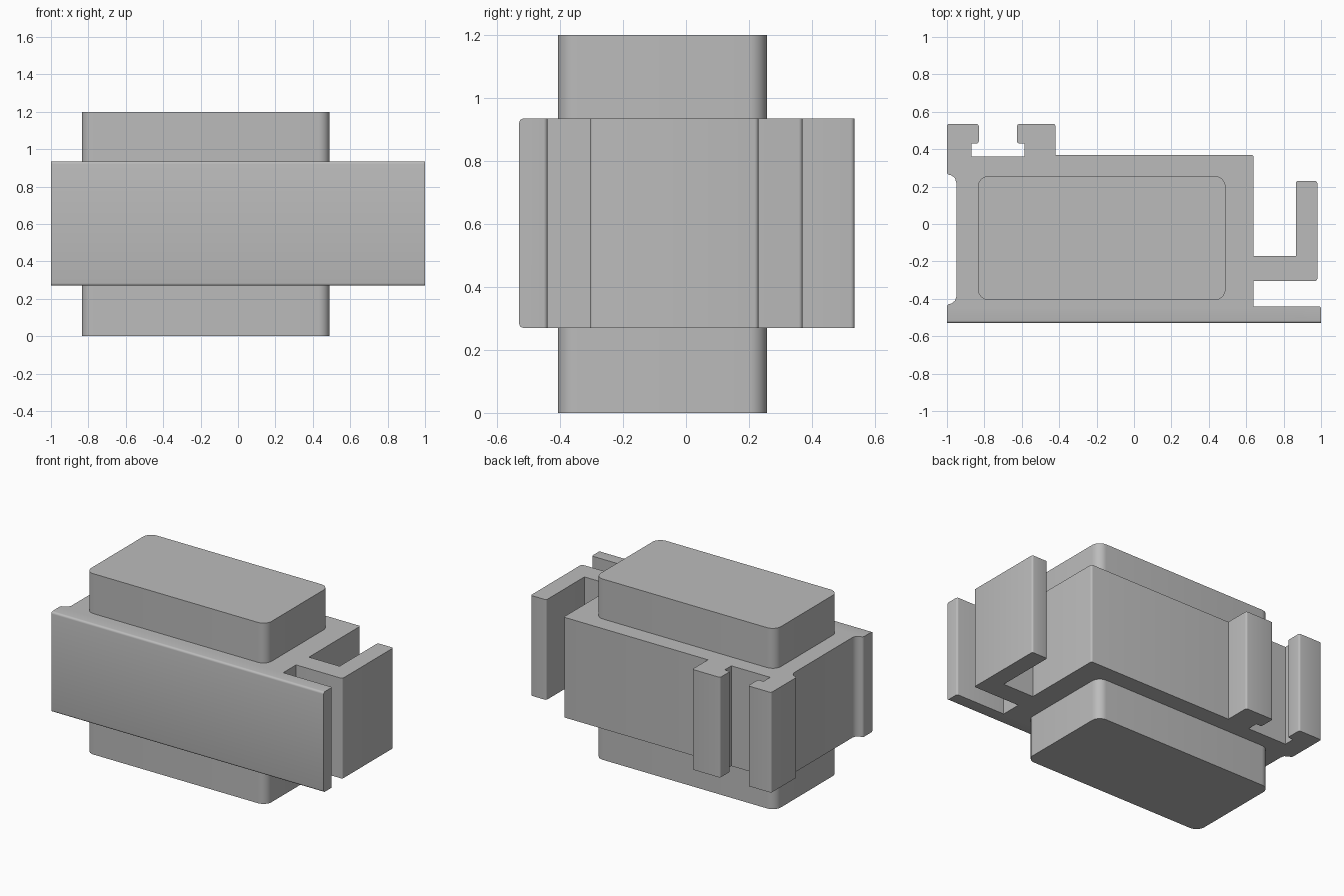
import bpy, bmesh, math
from mathutils import Vector

if "Cube" in bpy.data.objects:
    bpy.data.objects.remove(bpy.data.objects["Cube"])

GREY = (0.5, 0.5, 0.5, 1)
grey = bpy.data.materials.new("plain grey")
grey.use_nodes = True
grey.diffuse_color = GREY
grey.node_tree.nodes["Principled BSDF"].inputs["Base Color"].default_value = GREY


def round_outline(points, radius, steps, keep=()):
    """Fillet the convex corners of a counter-clockwise outline."""
    pts = [Vector(p) for p in points]
    out = []
    for i, p in enumerate(pts):
        a = (pts[i - 1] - p).normalized()
        b = (pts[(i + 1) % len(pts)] - p).normalized()
        convex = b.x * a.y - b.y * a.x > 0.9
        if not convex or i in keep:
            out.append(p)
            continue
        centre = p + (a + b) * radius
        for s in range(steps + 1):
            t = math.pi / 2 * s / steps
            out.append(centre - b * radius * math.cos(t) - a * radius * math.sin(t))
    return out


def extrude_outline(name, outline, z0, z1, front_bevel=0):
    bm = bmesh.new()
    base = bm.faces.new([bm.verts.new((p.x, p.y, z0)) for p in outline])
    top = bmesh.ops.extrude_face_region(bm, geom=[base], use_keep_orig=True)["geom"]
    for v in top:
        if isinstance(v, bmesh.types.BMVert):
            v.co.z = z1
    bmesh.ops.recalc_face_normals(bm, faces=bm.faces[:])
    if front_bevel:
        front = min(v.co.y for v in bm.verts) + 1e-4
        edges = [e for e in bm.edges if all(v.co.y < front for v in e.verts)
                 and e.verts[0].co.z == e.verts[1].co.z]
        bmesh.ops.bevel(bm, geom=edges, offset=front_bevel, segments=4,
                        profile=0.5, affect='EDGES')
    mesh = bpy.data.meshes.new(name)
    bm.to_mesh(mesh)
    bm.free()
    mesh.materials.append(grey)
    obj = bpy.data.objects.new(name, mesh)
    bpy.context.collection.objects.link(obj)
    bpy.ops.object.select_all(action='DESELECT')
    obj.select_set(True)
    bpy.context.view_layer.objects.active = obj
    bpy.ops.object.shade_smooth_by_angle(angle=math.radians(35))
    return obj


# Housing: front plate, side hook, rear rail clips and a shallow left-hand recess
front_plate = [(-1, -.53), (1, -.53), (1, -.44), (.64, -.44)]
side_hook = [(.64, -.305), (.98, -.305), (.98, .23), (.865, .23), (.865, -.17), (.64, -.17)]
rear_clips = [(.64, .37), (-.42, .37), (-.42, .535), (-.625, .535), (-.625, .43),
              (-.585, .43), (-.585, .36), (-.87, .36), (-.87, .43), (-.83, .43),
              (-.83, .535), (-1, .535)]
recess = [(-1, .265), (-.975, .26), (-.957, .245), (-.95, .22),
          (-.95, -.39), (-.957, -.41), (-.975, -.425), (-1, -.43)]
housing = round_outline(front_plate + side_hook + rear_clips + recess, .012, 4, keep=(0, 1))
extrude_outline("housing", housing, .27, .935, front_bevel=.014)

# Core block that passes through the housing
core = round_outline([(-.835, -.407), (.49, -.407), (.49, .257), (-.835, .257)], .06, 8)
extrude_outline("core_block", core, 0, 1.2)
